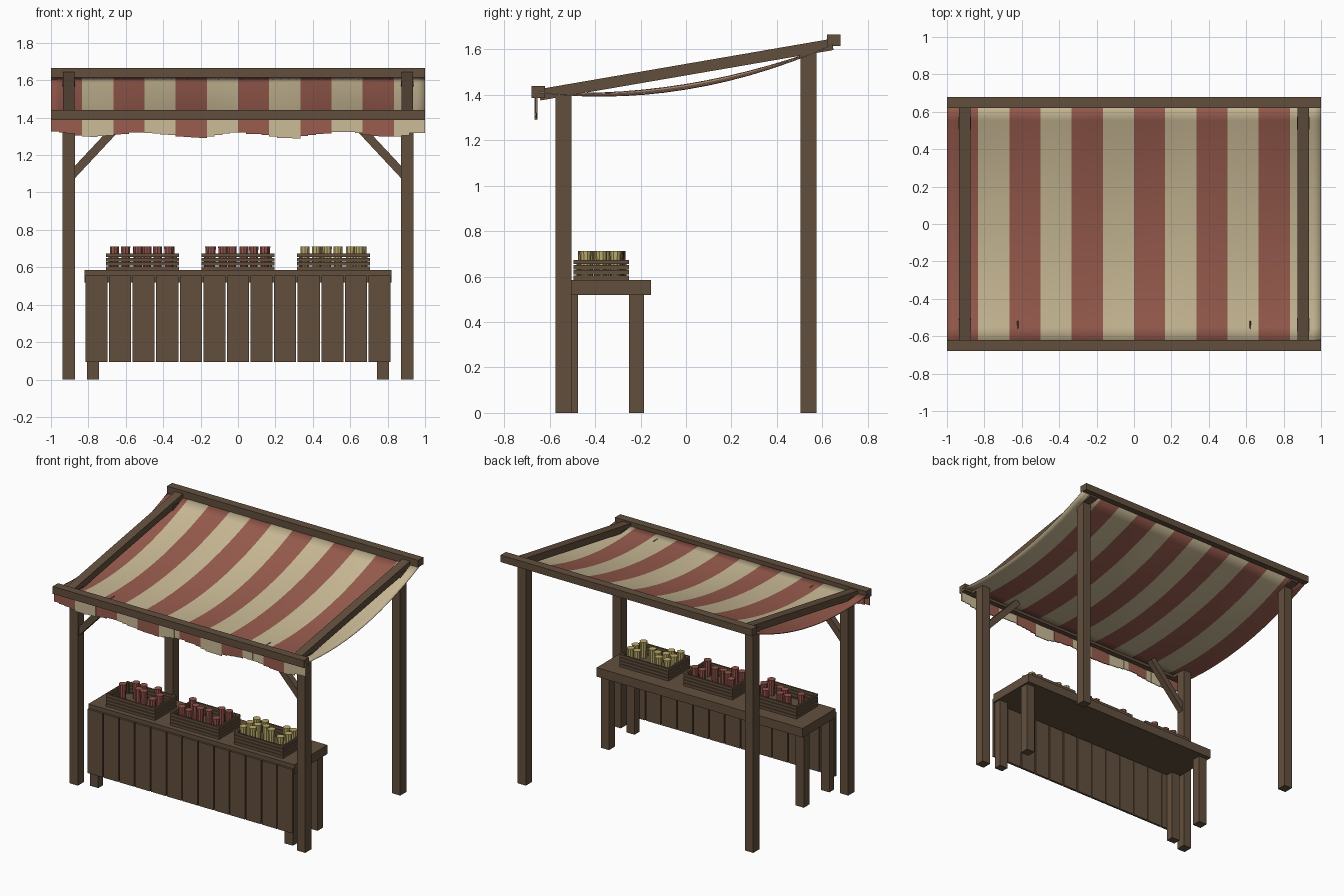
import bpy, bmesh, math, random
from mathutils import Matrix, Vector

random.seed(4)
if "Cube" in bpy.data.objects:
    bpy.data.objects.remove(bpy.data.objects["Cube"], do_unlink=True)


def material(name, rgb):
    m = bpy.data.materials.new(name)
    m.use_nodes = True
    m.diffuse_color = (*rgb, 1)
    m.node_tree.nodes["Principled BSDF"].inputs["Base Color"].default_value = (*rgb, 1)
    return m


WOOD = material("brown wood", (0.122, 0.078, 0.047))
RED = material("faded red cloth", (0.32, 0.108, 0.077))
CREAM = material("cream cloth", (0.60, 0.50, 0.31))
FRUIT = material("red produce", (0.30, 0.09, 0.07))
GRAIN = material("yellow produce", (0.52, 0.42, 0.15))


def finish(name, bm, *mats):
    me = bpy.data.meshes.new(name)
    bm.to_mesh(me)
    bm.free()
    for m in mats:
        me.materials.append(m)
    ob = bpy.data.objects.new(name, me)
    bpy.context.scene.collection.objects.link(ob)
    return ob


def add_box(bm, x0, x1, y0, y1, z0, z1):
    centre = Matrix.Translation(((x0 + x1) / 2, (y0 + y1) / 2, (z0 + z1) / 2))
    size = Matrix.Diagonal((x1 - x0, y1 - y0, z1 - z0, 1))
    bmesh.ops.create_cube(bm, size=1, matrix=centre @ size)


def box(name, *bounds):
    bm = bmesh.new()
    add_box(bm, *bounds)
    return finish(name, bm, WOOD)


def strut(name, start, end, width, depth):
    """Square timber running between two points, width measured along its local x."""
    a, b = Vector(start), Vector(end)
    d = b - a
    turn = d.to_track_quat("Z", "Y").to_matrix().to_4x4()
    bm = bmesh.new()
    size = Matrix.Diagonal((width, depth, d.length, 1))
    bmesh.ops.create_cube(bm, size=1, matrix=Matrix.Translation((a + b) / 2) @ turn @ size)
    return finish(name, bm, WOOD)


# Frame: posts, rafters and braces on each side
for side, s in (("left", 1), ("right", -1)):
    x = 0.905 * s
    box("front_post_" + side, x - 0.033, x + 0.033, -0.575, -0.505, 0, 1.41)
    box("back_post_" + side, x - 0.033, x + 0.033, 0.505, 0.575, 0, 1.6)
    strut("rafter_" + side, (x, -0.645, 1.4), (x, 0.645, 1.622), 0.062, 0.05)
    strut("brace_" + side, (s * 0.89, -0.54, 1.09), (s * 0.605, -0.54, 1.395), 0.045, 0.045)
    # Counter legs
    for row, y0, y1 in (("front", -0.53, -0.475), ("back", -0.25, -0.185)):
        xl = 0.775 * s
        box(f"counter_{row}_leg_{side}", xl - 0.033, xl + 0.033, y0, y1, 0, 0.53)

box("front_beam", -1, 1, -0.68, -0.62, 1.387, 1.44)
box("back_beam", -1, 1, 0.62, 0.68, 1.615, 1.665)

# Sagging striped awning
STRIPES, PER, ROWS = 12, 4, 14
COLS = STRIPES * PER


def cloth_point(i, j):
    x = -1 + 2 * i / COLS
    t = j / ROWS
    sag = 0.08 + 0.01 * math.cos(x * 7)
    return (x, -0.645 + 1.29 * t, 1.413 + 0.21 * t - sag * 4 * t * (1 - t))


bm = bmesh.new()
grid = [[bm.verts.new(cloth_point(i, j)) for j in range(ROWS + 1)] for i in range(COLS + 1)]
for i in range(COLS):
    for j in range(ROWS):
        f = bm.faces.new((grid[i][j], grid[i + 1][j], grid[i + 1][j + 1], grid[i][j + 1]))
        f.material_index = (i // PER) % 2
        f.smooth = True
awning = finish("awning_cloth", bm, RED, CREAM)
thick = awning.modifiers.new("thickness", "SOLIDIFY")
thick.thickness = 0.005

# Ragged valance hanging from the front beam
bm = bmesh.new()
for i in range(COLS):
    x0, x1 = -1 + 2 * i / COLS, -1 + 2 * (i + 1) / COLS
    drop = 1.305 + 0.014 * math.cos(x0 * 12) + 0.012 * x0 * x0 + random.uniform(-0.004, 0.004)
    y = -0.66 + 0.003 * math.sin(x0 * 20)
    first = len(bm.faces)
    add_box(bm, x0, x1, y - 0.003, y + 0.003, drop, 1.4)
    bm.faces.ensure_lookup_table()
    for f in bm.faces[first:]:
        f.material_index = (i // PER) % 2
finish("valance", bm, RED, CREAM)

# Counter top and front planks
box("counter_top", -0.82, 0.82, -0.53, -0.155, 0.52, 0.585)
bm = bmesh.new()
PLANKS = 13
pitch = 1.64 / PLANKS
for i in range(PLANKS):
    x = -0.82 + pitch * i
    add_box(bm, x + 0.004, x + pitch - 0.004, -0.545, -0.529, 0.095, 0.555)
finish("counter_planks", bm, WOOD)


# Slatted crates filled with standing produce
def crate(name, cx, mat, count):
    x0, x1, y0, y1, t = cx - 0.195, cx + 0.195, -0.495, -0.25, 0.012
    bm = bmesh.new()
    add_box(bm, x0 + t, x1 - t, y0 + t, y1 - t, 0.585, 0.597)
    for k in range(4):
        z = 0.586 + 0.023 * k
        for ya in (y0, y1 - t):
            add_box(bm, x0, x1, ya, ya + t, z, z + 0.019)
        for xa in (x0, x1 - t):
            add_box(bm, xa, xa + t, y0 + t, y1 - t, z, z + 0.019)
    for xa in (x0 + t, x1 - 2 * t):
        for ya in (y0 + t, y1 - 2 * t):
            add_box(bm, xa, xa + t, ya, ya + t, 0.59, 0.672)
    finish(name + "_crate", bm, WOOD)

    spots = [(a, b) for a in range(6) for b in range(3)]
    bm = bmesh.new()
    for a, b in random.sample(spots, count):
        px = cx - 0.145 + 0.058 * a + random.uniform(-0.008, 0.008)
        py = -0.442 + 0.07 * b + random.uniform(-0.012, 0.012)
        bmesh.ops.create_cone(bm, cap_ends=True, segments=10, radius1=0.022, radius2=0.026,
                              depth=0.115, matrix=Matrix.Translation((px, py, 0.655)))
    finish(name + "_produce", bm, mat)


crate("right", -0.51, FRUIT, 8)
crate("middle", 0, FRUIT, 9)
crate("left", 0.51, GRAIN, 12)
